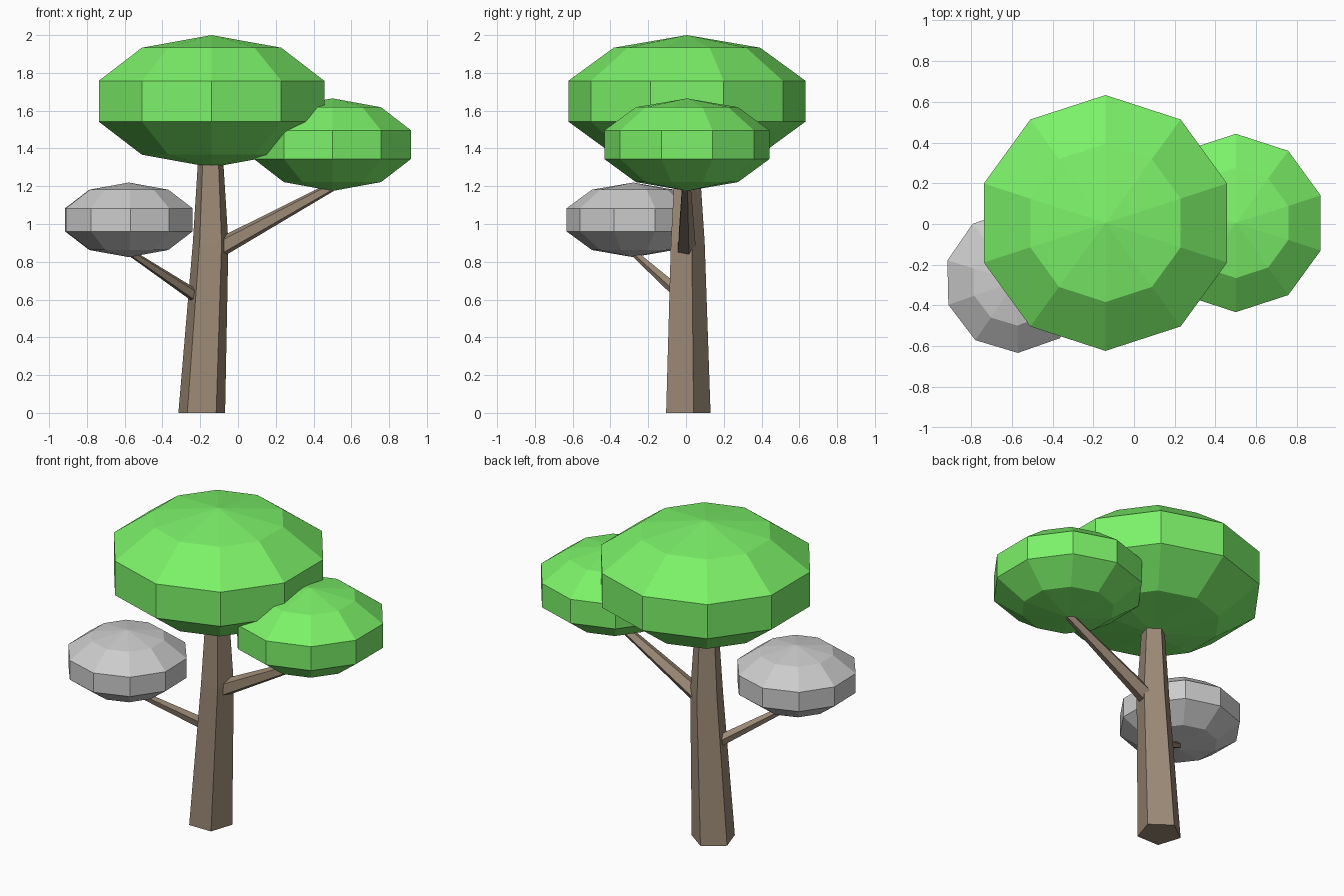
import bpy, bmesh
from math import sin, cos, pi, radians
from mathutils import Vector

if "Cube" in bpy.data.objects:
    bpy.data.objects.remove(bpy.data.objects["Cube"])


def material(name, rgb):
    m = bpy.data.materials.new(name)
    m.diffuse_color = (*rgb, 1)
    m.use_nodes = True
    m.node_tree.nodes["Principled BSDF"].inputs["Base Color"].default_value = m.diffuse_color
    return m


bark = material("bark", (0.33, 0.25, 0.18))
leaf = material("leaf", (0.2, 0.88, 0.14))


def finish(name, bm, mat):
    bmesh.ops.recalc_face_normals(bm, faces=bm.faces)
    mesh = bpy.data.meshes.new(name)
    bm.to_mesh(mesh)
    bm.free()
    if mat:
        mesh.materials.append(mat)
    ob = bpy.data.objects.new(name, mesh)
    bpy.context.collection.objects.link(ob)
    return ob


def limb(name, stations, axis):
    """Five-sided tapered limb; stations are (centre, radius)."""
    axis = Vector(axis).normalized()
    side = Vector((0, 1, 0))
    side = (side - axis * side.dot(axis)).normalized()
    other = axis.cross(side)
    bm = bmesh.new()
    rings = []
    for centre, r in stations:
        rings.append([bm.verts.new(Vector(centre)
                      + r * (cos(a) * side + sin(a) * other))
                      for a in (2 * pi * i / 5 for i in range(5))])
    for lo, hi in zip(rings, rings[1:]):
        for i in range(5):
            j = (i + 1) % 5
            bm.faces.new((lo[i], lo[j], hi[j], hi[i]))
    bm.faces.new(rings[0])
    bm.faces.new(rings[-1])
    return finish(name, bm, bark)


def branch(name, start, end, r0, r1):
    return limb(name, [(start, r0), (end, r1)], Vector(end) - Vector(start))


def canopy(name, centre, radius, half_height, turn=0, mat=None):
    """Flattened ten-sided, five-ring low-poly ball."""
    bm = bmesh.new()
    bmesh.ops.create_uvsphere(bm, u_segments=10, v_segments=5, radius=1)
    # put a corner on the y axis whatever the primitive's start angle
    v = max(bm.verts, key=lambda v: (round(v.co.xy.length, 3), round(v.co.y, 3)))
    off = pi / 2 - Vector((1, 0)).angle(v.co.xy)
    ob = finish(name, bm, mat)
    ob.location = centre
    ob.scale = (radius, radius, half_height)
    ob.rotation_euler.z = off + radians(turn)
    return ob


# Trunk with a slight bend
limb("trunk", [((-0.192, 0, 0), 0.13),
               ((-0.145, 0, 0.9), 0.099),
               ((-0.145, 0, 1.4), 0.066)], (0, 0, 1))

# Branches
branch("right_branch", (-0.14, 0, 0.85), (0.53, 0, 1.215), 0.054, 0.024)
branch("left_branch", (-0.18, 0.015, 0.59), (-0.58, -0.285, 0.855), 0.037, 0.018)

# Foliage
canopy("top_canopy", (-0.14, 0.005, 1.65), 0.66, 0.35, mat=leaf)
canopy("right_canopy", (0.5, 0.005, 1.42), 0.46, 0.245, mat=leaf)
canopy("left_canopy", (-0.578, -0.28, 1.022), 0.371, 0.1975, turn=1.3)
